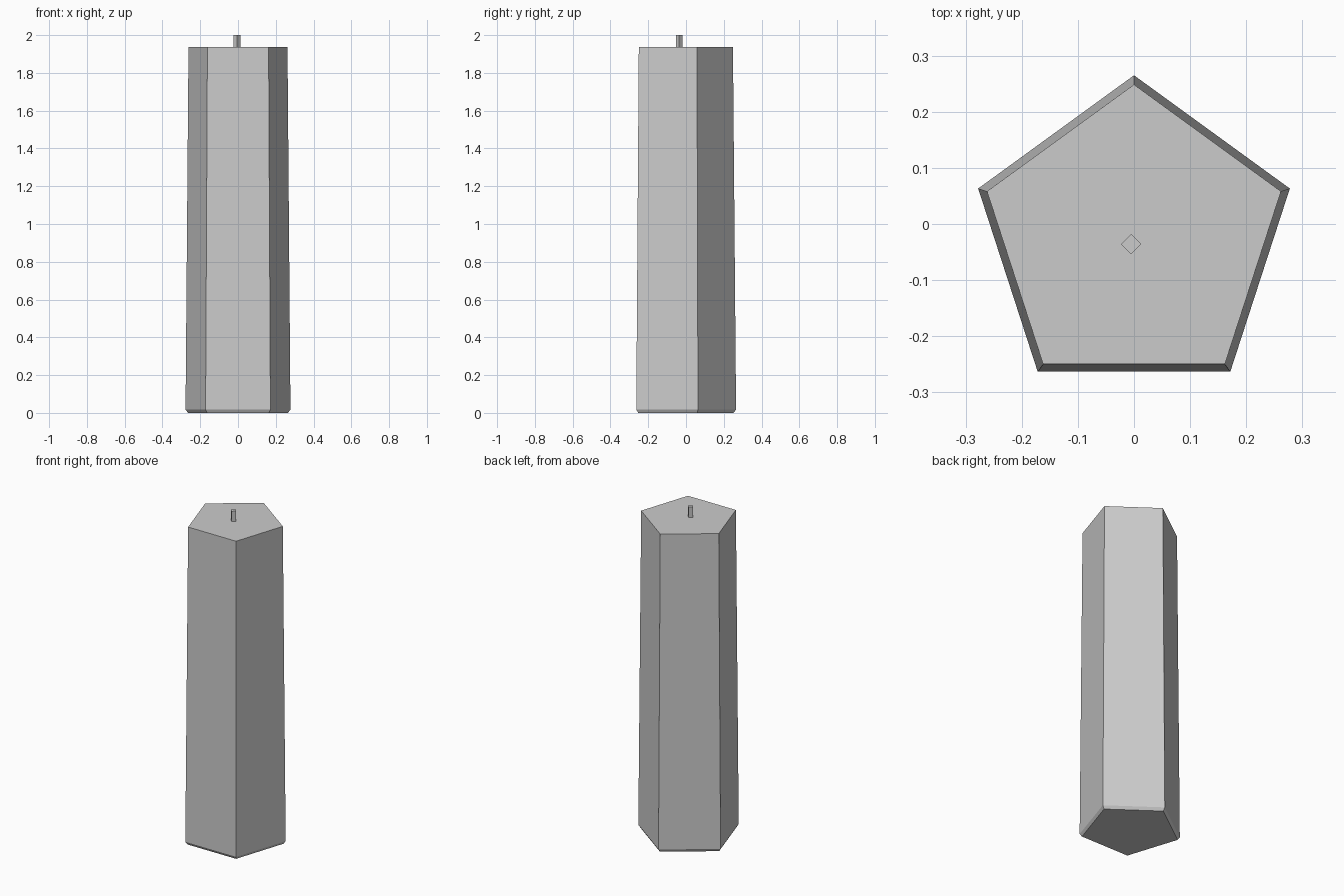
import bpy, bmesh
from math import sin, cos, tau

if "Cube" in bpy.data.objects:
    bpy.data.objects.remove(bpy.data.objects["Cube"])


def loft(name, sides, center, rings):
    """Closed prism through (radius, z) rings, first corner pointing to +y."""
    cx, cy = center
    bm = bmesh.new()
    loops = [[bm.verts.new((cx - r * sin(tau * i / sides),
                            cy + r * cos(tau * i / sides), z))
              for i in range(sides)] for r, z in rings]
    for low, high in zip(loops, loops[1:]):
        for i in range(sides):
            j = (i + 1) % sides
            bm.faces.new((low[i], low[j], high[j], high[i]))
    bm.faces.new(loops[0][::-1])
    bm.faces.new(loops[-1])
    bmesh.ops.recalc_face_normals(bm, faces=bm.faces)
    mesh = bpy.data.meshes.new(name)
    bm.to_mesh(mesh)
    bm.free()
    obj = bpy.data.objects.new(name, mesh)
    bpy.context.collection.objects.link(obj)
    return obj


# Tapered five-sided candle with a chamfered foot
loft("candle_body", 5, (0, -0.027),
     [(0.279, 0.0), (0.292, 0.018), (0.2755, 1.937)])

# Small square wick, slightly off centre
loft("wick", 4, (-0.005, -0.036), [(0.018, 1.93), (0.018, 2.0)])
